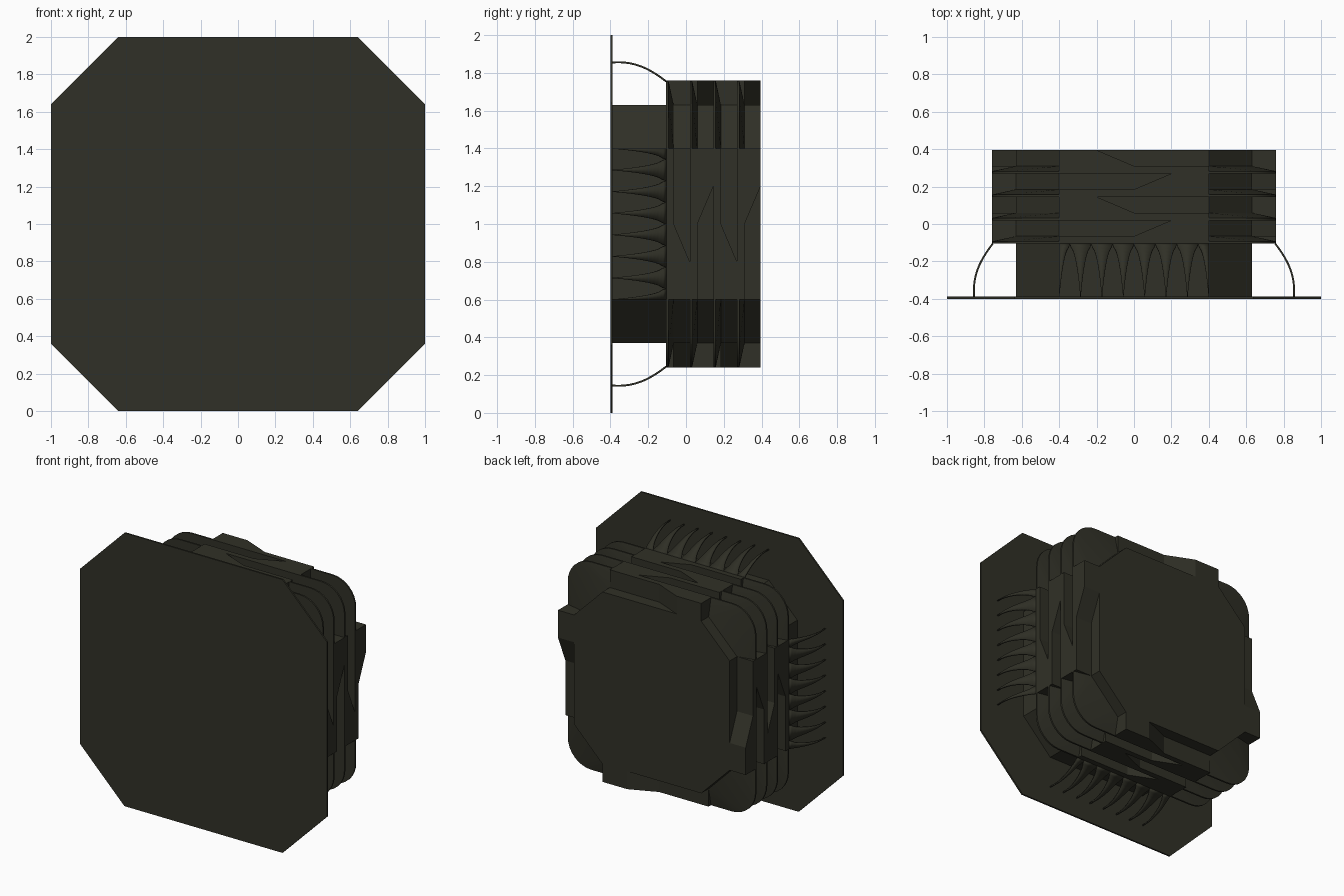
import bpy, bmesh, math
from mathutils import Vector

cube = bpy.data.objects.get("Cube")
if cube:
    bpy.data.objects.remove(cube)

mat = bpy.data.materials.new("dark olive metal")
mat.use_nodes = True
COLOUR = (0.030, 0.030, 0.020, 1)
mat.diffuse_color = COLOUR
mat.node_tree.nodes["Principled BSDF"].inputs["Base Color"].default_value = COLOUR

FRONT, BACK = -0.395, 0.395       # depth range
CORE, OUTER, FLAT = 0.63, 0.76, 0.4
RING, PITCH, FLANGE = -0.105, 0.125, 0.04


def place(u, y, r, k):
    """Point on side k: u along the side, r out from the axis."""
    x, z = r, u
    for _ in range(k):
        x, z = -z, x
    return Vector((x, y, z + 1))


def hull(bm, points):
    verts = [bm.verts.new(p) for p in points]
    bmesh.ops.convex_hull(bm, input=verts)


def finish(name, bm, smooth=False):
    bmesh.ops.dissolve_limit(bm, angle_limit=0.002, verts=bm.verts[:], edges=bm.edges[:])
    bmesh.ops.recalc_face_normals(bm, faces=bm.faces[:])
    mesh = bpy.data.meshes.new(name)
    bm.to_mesh(mesh)
    bm.free()
    ob = bpy.data.objects.new(name, mesh)
    bpy.context.collection.objects.link(ob)
    mesh.materials.append(mat)
    if smooth:
        bpy.ops.object.select_all(action='DESELECT')
        ob.select_set(True)
        bpy.context.view_layer.objects.active = ob
        bpy.ops.object.shade_smooth_by_angle(angle=math.radians(35))
    return ob


def octagon(name, half, flat, y0, y1):
    bm = bmesh.new()
    hull(bm, [place(u, y, half, k) for k in range(4) for u in (-flat, flat) for y in (y0, y1)])
    return finish(name, bm)


# Front plate and central core
octagon("front_plate", 1.0, 0.64, FRONT - 0.005, FRONT + 0.007)
octagon("core", CORE, FLAT, FRONT, BACK)

# Four flanges: straight side bars and thin rounded corners
rad = 0.19
arc = [(OUTER - rad + rad * math.sin(a), OUTER - rad + rad * math.cos(a))
       for a in [math.pi / 2 * i / 8 for i in range(9)]]
for i in range(4):
    y0 = RING + i * PITCH
    bm = bmesh.new()
    for k in range(4):
        hull(bm, [place(u, y, r, k) for u in (-FLAT, FLAT)
                  for y in (y0, y0 + FLANGE) for r in (CORE - 0.02, OUTER)])
        inner = [(FLAT, CORE), (CORE, FLAT)]
        rim = [(FLAT, OUTER)] + arc + [(OUTER, FLAT)]
        hull(bm, [place(u, y0 + t, r, k) for pts, thick in ((inner, FLANGE), (rim, 0.012))
                  for u, r in pts for t in (0, thick)])
    finish(f"flange_{i + 1}", bm, True)

# Wedge blocks between flanges, alternating ends of each side
for i in range(4):
    y0, y1 = RING + i * PITCH + FLANGE, RING + (i + 1) * PITCH
    s = -1 if i % 2 == 0 else 1
    bm = bmesh.new()
    for k in range(4):
        hull(bm, [place(s * u, y, r, k) for u, y in ((FLAT, y0), (0, y0), (0.2, y1), (FLAT, y1))
                  for r in (CORE - 0.02, OUTER)])
    finish(f"wedge_blocks_{i + 1}", bm)

# Curved claw combs that reach from the first flange to the plate
GAPS, STEPS, TIP = 7, 14, 0.94
step = 2 * FLAT / GAPS
p = [Vector(v) for v in ((FRONT, 0.855), (-0.27, 0.865), (-0.19, 0.82), (RING, 0.755))]


def curve(t):
    w = 1 - t
    return p[0] * w**3 + p[1] * 3 * w * w * t + p[2] * 3 * w * t * t + p[3] * t**3


for k, side in enumerate(("left", "top", "right", "bottom")):
    bm = bmesh.new()
    for j in range(GAPS + 1):
        u = -FLAT + j * step
        prev = None
        for n in range(STEPS + 1):
            t = n / STEPS
            y, r = curve(t)
            half = step / 2 * (1 - math.sqrt(max(0, 1 - t / TIP))) + 0.001
            row = [bm.verts.new(place(max(-FLAT, min(FLAT, u + d)), y, r, k)) for d in (-half, half)]
            if prev:
                bm.faces.new((prev[0], prev[1], row[1], row[0]))
            prev = row
    comb = finish(f"claw_comb_{side}", bm, True)
    mod = comb.modifiers.new("thickness", 'SOLIDIFY')
    mod.thickness = 0.01
    mod.offset = 0
